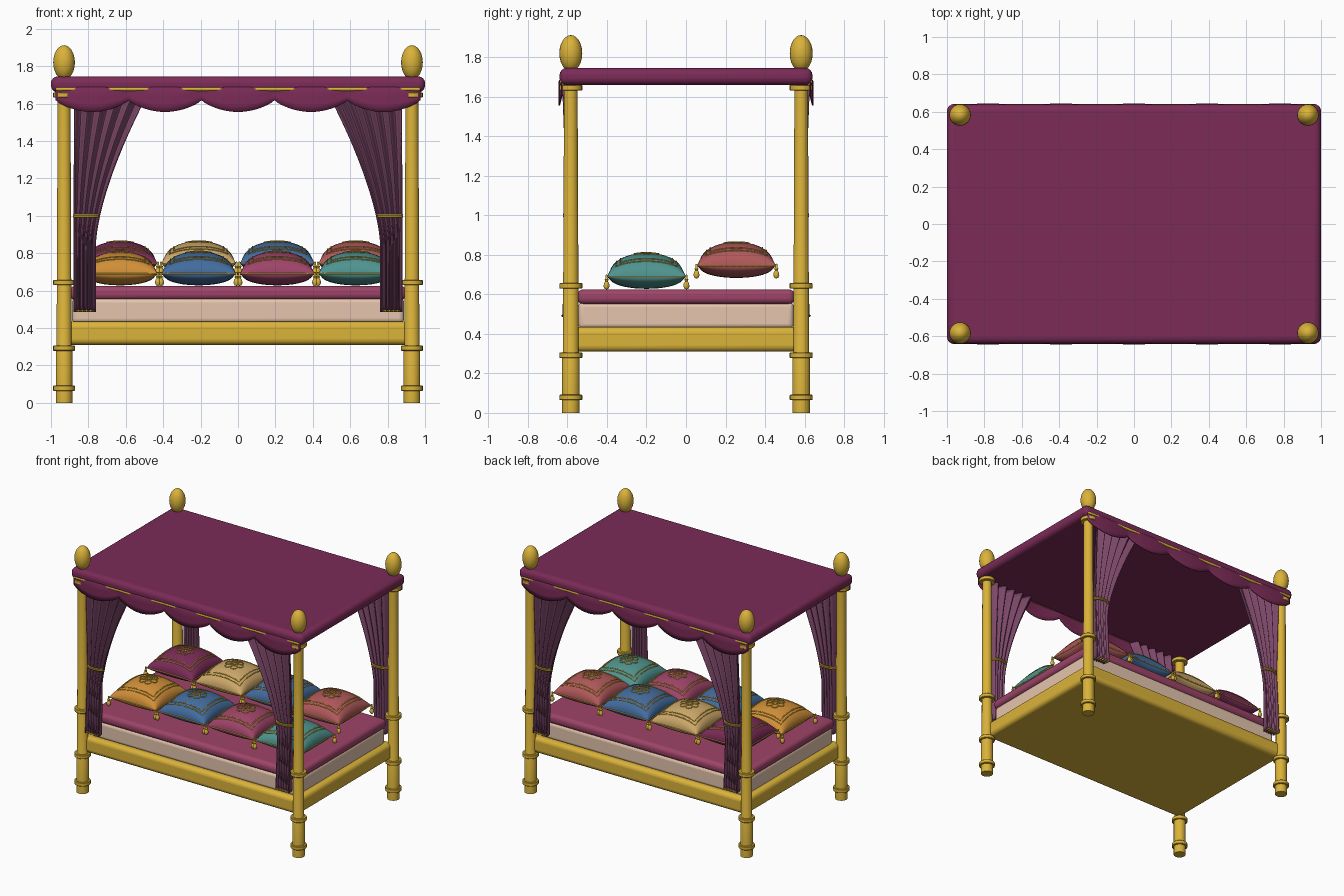
import bpy, bmesh
from math import sin, cos, pi, radians

if "Cube" in bpy.data.objects:
    bpy.data.objects.remove(bpy.data.objects["Cube"])


def material(name, hexcode):
    rgb = [int(hexcode[i:i + 2], 16) / 255 for i in (0, 2, 4)]
    lin = [c / 12.92 if c < 0.04 else ((c + 0.055) / 1.055) ** 2.4 for c in rgb] + [1]
    m = bpy.data.materials.new(name)
    m.use_nodes = True
    m.diffuse_color = lin
    m.node_tree.nodes["Principled BSDF"].inputs["Base Color"].default_value = lin
    return m


gold = material("gold", "DBB33A")
plum = material("plum", "7B2B57")
mauve = material("mauve", "7D4869")
rose = material("rose", "9E4468")
cream = material("cream", "E5C5AD")
orange = material("orange", "D18F38")
blue = material("blue", "436C9E")
teal = material("teal", "4F9490")
tan = material("tan", "CDA869")
coral = material("coral", "B0585A")
made = []


def add(name, data, mat):
    ob = bpy.data.objects.new(name, data)
    bpy.context.collection.objects.link(ob)
    data.materials.append(mat)
    if ob.type == "MESH":
        made.append(ob)
    return ob


def grid(name, rows, mat, closed=False):
    """Skin a list of equally long point rows."""
    n = len(rows[0])
    verts = [p for r in rows for p in r]
    faces = [(i * n + j, i * n + (j + 1) % n, (i + 1) * n + (j + 1) % n, (i + 1) * n + j)
             for i in range(len(rows) - 1) for j in range(n if closed else n - 1)]
    me = bpy.data.meshes.new(name)
    me.from_pydata(verts, [], faces)
    bm = bmesh.new()
    bm.from_mesh(me)
    bmesh.ops.remove_doubles(bm, verts=bm.verts, dist=1e-5)
    bmesh.ops.recalc_face_normals(bm, faces=bm.faces)
    bm.to_mesh(me)
    bm.free()
    return add(name, me, mat)


def lathe(name, profile, x, y, z, mat, seg=24):
    rows = [[(x + r * cos(2 * pi * k / seg), y + r * sin(2 * pi * k / seg), z + h)
             for k in range(seg)] for r, h in profile]
    return grid(name, rows, mat, closed=True)


def slab(name, hx, hy, z0, z1, bevel, mat):
    bm = bmesh.new()
    bmesh.ops.create_cube(bm, size=1)
    for v in bm.verts:
        v.co = (v.co.x * 2 * hx, v.co.y * 2 * hy, z0 + (v.co.z + 0.5) * (z1 - z0))
    me = bpy.data.meshes.new(name)
    bm.to_mesh(me)
    bm.free()
    ob = add(name, me, mat)
    b = ob.modifiers.new("round", "BEVEL")
    b.width, b.segments = bevel, 4
    return ob


def cords(name, loops, radius, mat):
    """Closed loops of round cord in one curve object."""
    cu = bpy.data.curves.new(name, "CURVE")
    cu.dimensions = "3D"
    cu.bevel_depth, cu.bevel_resolution = radius, 1
    for pts in loops:
        s = cu.splines.new("POLY")
        s.points.add(len(pts) - 1)
        for p, q in zip(s.points, pts):
            p.co = (*q, 1)
        s.use_cyclic_u = True
    return add(name, cu, mat)


# Bed base reaching into the posts, mattress, cover and canopy roof
slab("bed_frame", 0.93, 0.588, 0.31, 0.435, 0.03, gold)
slab("mattress", 0.888, 0.545, 0.425, 0.56, 0.025, cream)
slab("bed_cover", 0.9, 0.55, 0.55, 0.625, 0.03, rose)
slab("canopy_roof", 1.0, 0.64, 1.66, 1.745, 0.035, plum)

# Turned posts with flat rings and egg finials
post = [(0, 0), (0.044, 0), (0.044, 0.3), (0.04, 0.31), (0.034, 1.7), (0, 1.7)]
ring = [(0.03, -0.014), (0.055, -0.014), (0.058, -0.011), (0.058, 0.011),
        (0.055, 0.014), (0.03, 0.014)]
egg = [(0.058 * sin(pi * k / 12), -0.092 * cos(pi * k / 12)) for k in range(13)]
for sx in (-1, 1):
    for sy in (-1, 1):
        x, y = sx * 0.93, sy * 0.583
        lathe("post", post, x, y, 0, gold)
        lathe("finial", egg, x, y, 1.82, gold)
        for z in (0.078, 0.292, 0.643, 1.645):
            lathe("post_ring", ring, x, y, z, gold)

# Scalloped valances whose bulges hide a gold cord except near the cusps
HALF, SCALLOPS, N = 0.975, 5, 100
for sy in (-1, 1):
    rows = []
    for i in range(N + 1):
        x = -HALF + 2 * HALF * i / N
        arch = abs(sin(pi * SCALLOPS * i / N))
        low = 1.618 - 0.063 * arch ** 0.75
        rows.append([(x, sy * (0.62 + (0.01 + 0.0145 * arch) * min(1, 4 * t)),
                      1.72 + (low - 1.72) * t) for t in (0, 0.25, 0.5, 0.75, 1)])
    v = grid("valance", rows, plum)
    v.modifiers.new("cloth", "SOLIDIFY").thickness = 0.006
    bar = slab("valance_cord", HALF, 0.009, 1.668, 1.688, 0.009, gold)
    bar.location.y = sy * 0.632

# Pleated curtains, gathered at a tieback
ROWS, COLS, TOP, HEM, TIE = 30, 60, 1.66, 0.485, 1.0
for sx in (-1, 1):
    for sy in (-1, 1):
        rows = []
        for i in range(ROWS + 1):
            z = TOP + (HEM - TOP) * i / ROWS
            flare = (z - TIE) / (TOP - TIE) if z > TIE else (TIE - z) / (TIE - HEM)
            amp, mid = 0.015 + 0.012 * flare, 0.587 + 0.013 * flare
            edge = 0.765 - 0.39 * max(0, z - 0.85) ** 1.5
            rows.append([(sx * (0.874 + (edge - 0.874) * j / COLS),
                          sy * (mid + amp * cos(2 * pi * 5 * j / COLS)), z)
                         for j in range(COLS + 1)])
        c = grid("curtain", rows, mauve)
        c.modifiers.new("cloth", "SOLIDIFY").thickness = 0.007
        cords("curtain_hem", [[(x, y, z + 0.006) for x, y, z in rows[-1] + rows[-1][::-1]]],
              0.005, gold)
        cords("tieback", [[(sx * 0.811 + 0.066 * cos(2 * pi * k / 32),
                            sy * 0.587 + 0.03 * sin(2 * pi * k / 32), TIE + dz)
                           for k in range(32)] for dz in (-0.005, 0.005)], 0.006, gold)

# Cushions with cord trim, flower embroidery and corner tassels
SIZE = 0.198


def puff(u, v, h, cx, cy, cz):
    bulge = max(0, (1 - u * u) * (1 - v * v)) ** 0.43
    return (cx + SIZE * u * (1 - 0.05 * (1 - v * v)),
            cy + SIZE * v * (1 - 0.05 * (1 - u * u)), cz + h * bulge)


def square(s, n=12):
    side = [-s + 2 * s * k / n for k in range(n)]
    return ([(t, -s) for t in side] + [(s, t) for t in side]
            + [(-t, s) for t in side] + [(-s, -t) for t in side])


def circle(u, v, r, n=12):
    return [(u + r * cos(2 * pi * k / n), v + r * sin(2 * pi * k / n)) for k in range(n)]


tassel = [(0, 0.01), (0.006, 0.008), (0.006, -0.01), (0.011, -0.016), (0.007, -0.024),
          (0.014, -0.035), (0.016, -0.05), (0.01, -0.062), (0, -0.065)]
flower = [circle(0, 0, 0.1)] + [circle(0.25 * cos(k * pi / 3), 0.25 * sin(k * pi / 3), 0.12)
                                for k in range(6)]


def cushion(cx, cy, cz, mat):
    steps = [sin(pi / 2 * (k / 10 - 1)) for k in range(21)]
    for half, h in (("top", 0.12), ("bottom", -0.062)):
        grid("cushion_" + half,
             [[puff(u, v, h, cx, cy, cz) for v in steps] for u in steps], mat)
    trim = [[puff(u, v, 0.121, cx, cy, cz) for u, v in loop]
            for loop in [square(0.7), square(0.8)] + flower]
    cords("cushion_embroidery", trim, 0.0035, gold)
    cords("cushion_piping", [[puff(u, v, 0, cx, cy, cz) for u, v in square(1)]], 0.004, gold)
    for sx in (-1, 1):
        for sy in (-1, 1):
            lathe("tassel", tassel, cx + sx * 0.202, cy + sy * 0.202, cz, gold, 10)


for y, z, colours in ((-0.2, 0.69, (orange, blue, rose, teal)),
                      (0.255, 0.745, (plum, tan, blue, coral))):
    for k, mat in enumerate(colours):
        cushion(0.42 * (k - 1.5), y, z, mat)

# Smooth shading with sharp edges kept
bpy.ops.object.select_all(action="DESELECT")
for ob in made:
    ob.select_set(True)
bpy.context.view_layer.objects.active = made[0]
bpy.ops.object.shade_smooth_by_angle(angle=radians(40))
